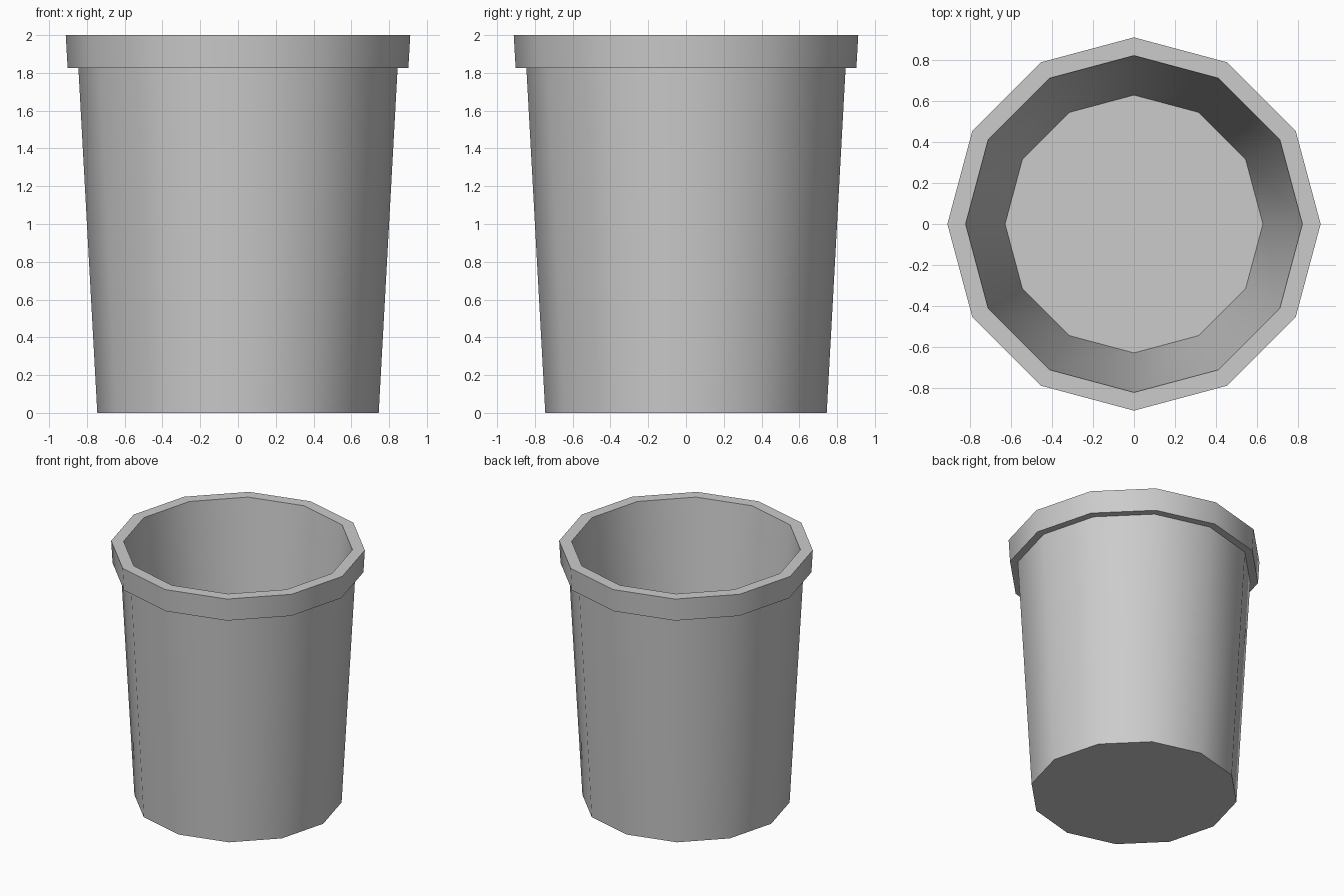
import bpy, bmesh
from math import cos, sin, tau, radians

if "Cube" in bpy.data.objects:
    bpy.data.objects.remove(bpy.data.objects["Cube"])

SIDES = 12

# Cross-section of the bin as (radius, height), from outer base round to inner floor
profile = [
    (0.745, 0.0),    # outer base
    (0.845, 1.825),  # top of the tapered wall
    (0.902, 1.825),  # underside of the rim
    (0.912, 2.0),    # outer rim edge
    (0.823, 2.0),    # inner rim edge
    (0.63, 0.1),     # inner floor
]

bm = bmesh.new()
rings = [[bm.verts.new((r * cos(tau * i / SIDES), r * sin(tau * i / SIDES), z))
          for i in range(SIDES)] for r, z in profile]

# Walls and rim
for a, b in zip(rings, rings[1:]):
    for i in range(SIDES):
        j = (i + 1) % SIDES
        bm.faces.new((a[i], a[j], b[j], b[i]))

# Underside and inner floor
bm.faces.new(rings[0][::-1])
bm.faces.new(rings[-1])

mesh = bpy.data.meshes.new("bin")
bm.to_mesh(mesh)
bm.free()
obj = bpy.data.objects.new("bin", mesh)
bpy.context.collection.objects.link(obj)

# Smooth round the sides, crisp at the rim and base
bpy.context.view_layer.objects.active = obj
obj.select_set(True)
bpy.ops.object.shade_smooth_by_angle(angle=radians(40))
